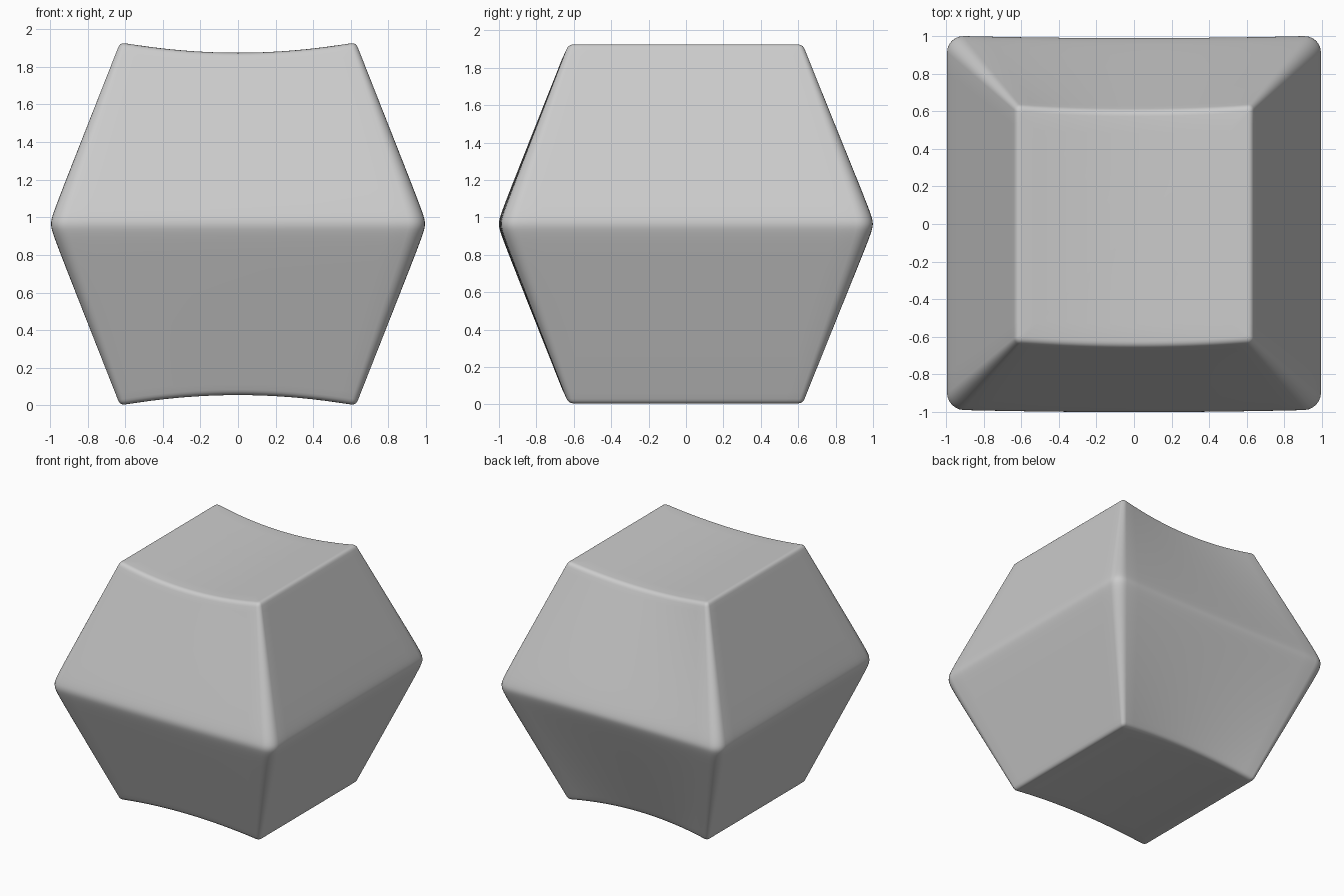
import bpy, bmesh
from math import sin, cos, pi, sqrt

if "Cube" in bpy.data.objects:
    bpy.data.objects.remove(bpy.data.objects["Cube"])

MID = 0.965      # height of the widest belt
TOP = 0.628      # half width of the end caps
DIP = 0.057      # relative depth of the hollow in the end caps


def half_profile():
    """(half width, distance from belt, corner radius) from belt to cap centre"""
    pts = []
    for d in [0, .015, .03, .05, .075, .11, .16, .25, .4, .55, .7, .82, .9, .935]:
        pts.append((1.008 - 0.395 * sqrt(d * d + 0.035 ** 2), d, 0.09 - 0.06 * d / MID))
    h0, d0, r0 = pts[-1]
    for i in range(1, 6):                      # rounded cap rim
        t = i / 5
        h = (1 - t) ** 2 * h0 + 2 * t * (1 - t) * 0.627 + t * t * 0.597
        d = (1 - t) ** 2 * d0 + 2 * t * (1 - t) * MID + t * t * MID
        pts.append((h, d, r0 * (1 - 0.5 * t)))
    for f in (.85, .7, .55, .4, .25, .1):      # cap surface
        pts.append((0.597 * f, MID, 0.015 * f))
    return pts


def section(h, r, straight=16, arc=6):
    """Rounded square outline"""
    out = []
    for q in range(4):
        a0 = q * pi / 2
        side = [(h, -(h - r) + 2 * (h - r) * i / straight) for i in range(straight)]
        side += [(h - r + r * cos(a), h - r + r * sin(a))
                 for a in (pi / 2 * i / arc for i in range(arc))]
        out += [(x * cos(a0) - y * sin(a0), x * sin(a0) + y * cos(a0)) for x, y in side]
    return out


def place(x, y, dz, h):
    """Hollow the caps along x and bow the body slightly toward the front"""
    u = x / max(h, TOP)
    k = 1 - u * u
    t = abs(dz) / MID
    return (x, y - k * (0.013 + 0.012 * t) + 0.007 * (1 - t), MID + dz * (1 - DIP * k))


half = half_profile()
rings = [(h, -d, r) for h, d, r in reversed(half[1:])] + half

bm = bmesh.new()
loops = [[bm.verts.new(place(x, y, d, h)) for x, y in section(h, r)] for h, d, r in rings]
for a, b in zip(loops, loops[1:]):
    n = len(a)
    for i in range(n):
        j = (i + 1) % n
        bm.faces.new((a[i], a[j], b[j], b[i]))
bm.faces.new(loops[0][::-1])
bm.faces.new(loops[-1])
bmesh.ops.recalc_face_normals(bm, faces=bm.faces)

mesh = bpy.data.meshes.new("faceted_block")
bm.to_mesh(mesh)
bm.free()
block = bpy.data.objects.new("faceted_block", mesh)
bpy.context.collection.objects.link(block)
mesh.shade_smooth()
